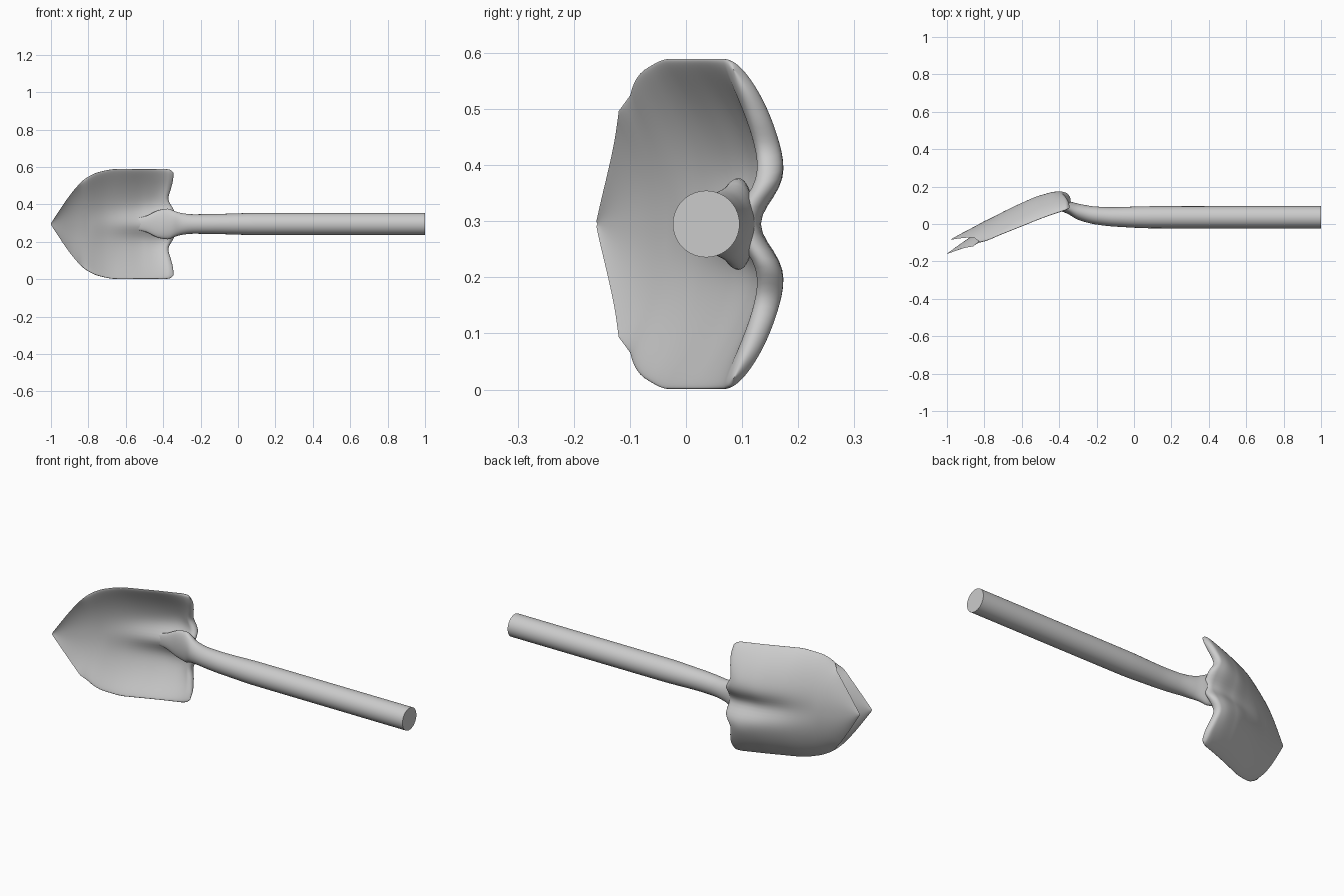
import bpy, bmesh, math

if "Cube" in bpy.data.objects:
    bpy.data.objects.remove(bpy.data.objects["Cube"])

ZC = 0.295  # height of the shovel's axis


def curve(pts):
    """Smooth interpolation (clamped cubic) through (x, value) points."""
    n = len(pts)
    d = [(pts[i + 1][1] - pts[i][1]) / (pts[i + 1][0] - pts[i][0]) for i in range(n - 1)]
    m = [d[0]] + [0 if d[i - 1] * d[i] <= 0 else 2 * d[i - 1] * d[i] / (d[i - 1] + d[i])
                  for i in range(1, n - 1)] + [d[-1]]

    def f(x):
        x = min(max(x, pts[0][0]), pts[-1][0])
        i = max(j for j in range(n - 1) if pts[j][0] <= x)
        h = pts[i + 1][0] - pts[i][0]
        t = (x - pts[i][0]) / h
        return ((2*t**3 - 3*t*t + 1) * pts[i][1] + (t**3 - 2*t*t + t) * h * m[i]
                + (3*t*t - 2*t**3) * pts[i + 1][1] + (t**3 - t*t) * h * m[i + 1])
    return f


def make_object(name, bm, angle):
    bmesh.ops.remove_doubles(bm, verts=bm.verts, dist=0.0004)
    bmesh.ops.recalc_face_normals(bm, faces=bm.faces)
    me = bpy.data.meshes.new(name)
    bm.to_mesh(me)
    bm.free()
    ob = bpy.data.objects.new(name, me)
    bpy.context.collection.objects.link(ob)
    bpy.ops.object.select_all(action='DESELECT')
    ob.select_set(True)
    bpy.context.view_layer.objects.active = ob
    bpy.ops.object.shade_smooth_by_angle(angle=math.radians(angle))
    return ob


# Blade: dished double skin, open between the skins at the tip
width = curve([(-1, 0.004), (-.97, .05), (-.92, .125), (-.87, .19), (-.82, .24), (-.75, .276),
               (-.65, .294), (-.4, .294), (-.375, .29), (-.36, .275)])
crest = curve([(-1, -.12), (-.9, -.06), (-.8, -.005), (-.7, .055), (-.6, .107), (-.5, .15),
               (-.42, .166), (-.36, .158)])
rim = curve([(-1, -.122), (-.9, -.1), (-.82, -.093), (-.7, -.05), (-.5, .03), (-.36, .085)])
ridge = curve([(-.8, 0), (-.7, .012), (-.6, .03), (-.45, .052), (-.36, .055)])
half_thick = curve([(-1, .038), (-.85, .023), (-.7, .018), (-.5, .018), (-.36, .024)])
rear_edge = curve([(0, .02), (.06, .02), (.135, -.012), (.19, .002), (.25, .014), (.295, .014)])

NU, NV = 64, 56
bm = bmesh.new()
for side in (-1, 1):
    rows = []
    for i in range(NU + 1):
        # rows are packed closer together towards the rounded rear edge
        u = math.sin(i / NU * math.pi / 2)
        x = -1 + 0.64 * u
        row = []
        for j in range(NV + 1):
            v = -math.cos(math.pi * j / NV)
            dz = v * width(x)
            y = crest(x) - (crest(x) - rim(x)) * abs(v) ** 2.2
            y -= ridge(x) * math.exp(-(dz / .062) ** 2)
            closed = min(max((x + .86) / .03, 0), 1)
            round_rim = math.sqrt(max(0, 1 - abs(v) ** 8))
            h = half_thick(x) * (1 - closed + closed * round_rim)
            end = min(max((x + .385) / .025, 0), 1)
            h *= math.sqrt(max(0, 1 - end * end))
            px = x + rear_edge(abs(dz)) * min(max((x + .55) / .19, 0), 1) ** 2
            if side > 0:
                px += .02 * (1 - min((x + 1) / .2, 1))
            row.append(bm.verts.new((px, y + side * h, ZC + dz)))
        rows.append(row)
    for a, b in zip(rows, rows[1:]):
        for j in range(NV):
            bm.faces.new((a[j], a[j + 1], b[j + 1], b[j]))
make_object("blade", bm, 50)

# Handle and cranked neck: one tube that flares and sinks into the blade
mid_y = curve([(-.6, .082), (-.5, .094), (-.42, .098), (-.36, .09), (-.3, .066), (-.2, .045),
               (-.1, .038), (0.1, .036), (1, .036)])
rad_y = curve([(-.6, .004), (-.5, .012), (-.42, .021), (-.36, .033), (-.3, .043), (-.2, .048),
               (-.1, .052), (.1, .059), (1, .0595)])
rad_z = curve([(-.6, .02), (-.5, .04), (-.42, .075), (-.37, .082), (-.34, .069), (-.3, .058),
               (-.24, .052), (-.1, .054), (.1, .059), (1, .0595)])
bm = bmesh.new()
rings = []
stations = [-.6 + .014 * k for k in range(50)] + [.1, .4, .7, 1]
for x in stations:
    rings.append([bm.verts.new((x, mid_y(x) + rad_y(x) * math.cos(a), ZC + rad_z(x) * math.sin(a)))
                  for a in (2 * math.pi * k / 40 for k in range(40))])
for a, b in zip(rings, rings[1:]):
    for k in range(40):
        bm.faces.new((a[k], a[(k + 1) % 40], b[(k + 1) % 40], b[k]))
bm.faces.new(rings[0])
bm.faces.new(rings[-1])
make_object("handle", bm, 40)
